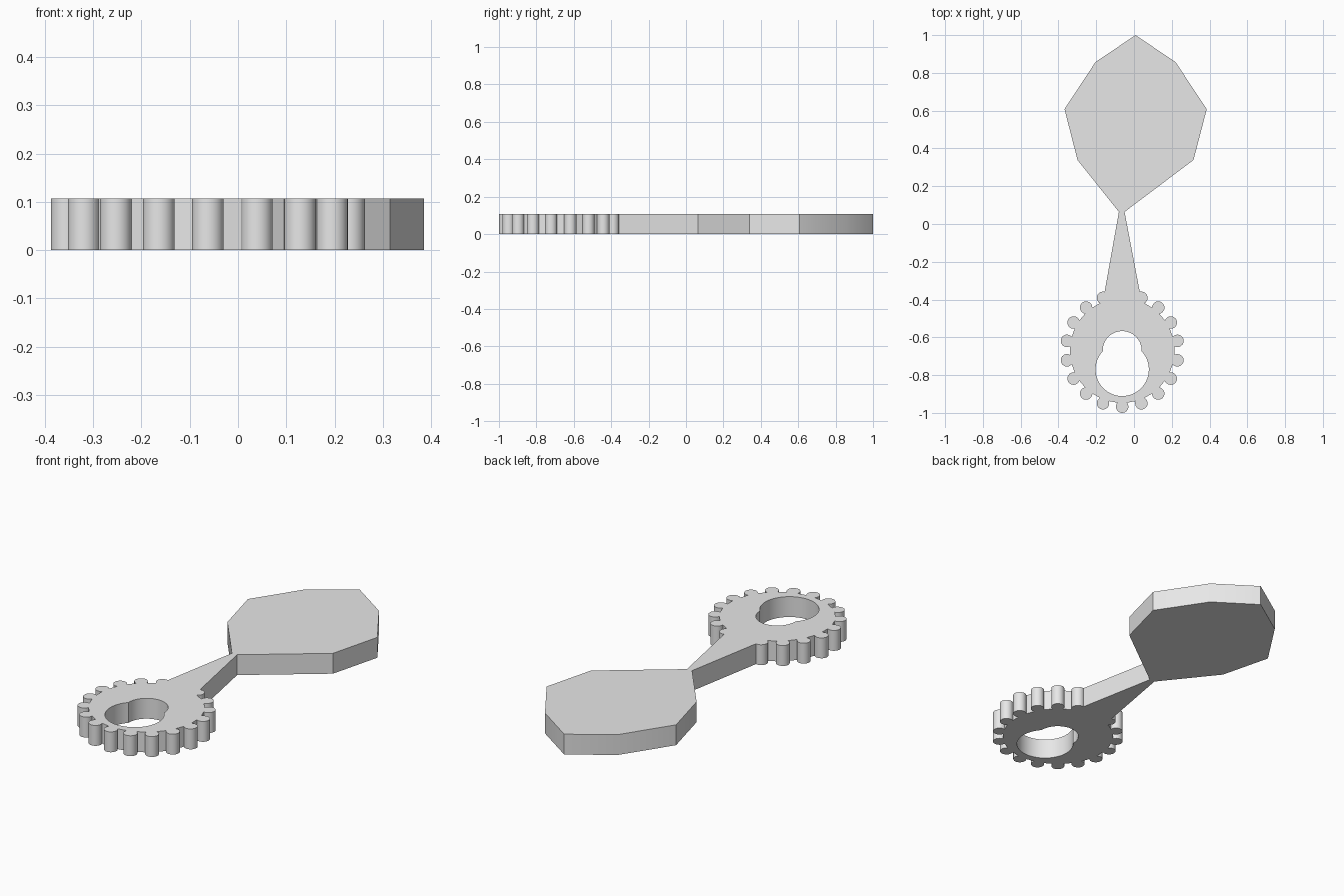
import bpy
import bmesh
from math import sin, cos, acos, pi, radians

cube = bpy.data.objects.get("Cube")
if cube:
    bpy.data.objects.remove(cube)

THICK = 0.107
GX, GY = -0.0625, -0.67        # gear centre
BODY_R, TOOTH_R, PITCH_R = 0.277, 0.033, 0.297
STEP = 20                      # degrees between teeth


def arc(cx, cy, r, start, end, n):
    """Points on an arc, angles in radians, both ends included."""
    return [(cx + r * cos(start + (end - start) * i / n),
             cy + r * sin(start + (end - start) * i / n)) for i in range(n + 1)]


# Gear rim: round teeth, clockwise from one side of the handle to the other
def gear_rim():
    reach = acos((BODY_R**2 - PITCH_R**2 - TOOTH_R**2) / (2 * PITCH_R * TOOTH_R))
    pts = []
    for k in range(17):
        a = radians(70 - STEP * k)
        start = radians(35) if k == 0 else reach
        end = -radians(35) if k == 16 else -reach
        pts += arc(GX + PITCH_R * cos(a), GY + PITCH_R * sin(a),
                   TOOTH_R, a + start, a + end, 16)
    return pts


# Paddle and neck, clockwise from the left side of the neck
PADDLE = [(-0.08, 0.064), (-0.299, 0.339), (-0.368, 0.608), (-0.204, 0.857),
          (0.008, 1.0), (0.22, 0.857), (0.385, 0.608), (0.315, 0.339),
          (-0.05, 0.064)]


# Keyhole opening: a large circle merged with a smaller one above it
def keyhole():
    big, small, drop = 0.141, 0.103, 0.1
    a_small = acos((drop**2 + small**2 - big**2) / (2 * drop * small))
    a_big = acos((drop**2 + big**2 - small**2) / (2 * drop * big))
    top = arc(GX, GY, small, -pi / 2 + a_small, 1.5 * pi - a_small, 32)
    low = arc(GX, GY - drop, big, pi / 2 + a_big, 2.5 * pi - a_big, 48)
    return top + low[1:-1]


def flat_plate(name, outlines, mat):
    """Extrude closed outlines (inner ones become holes) into a plate."""
    curve = bpy.data.curves.new(name, "CURVE")
    curve.dimensions = "2D"
    curve.fill_mode = "BOTH"
    curve.extrude = THICK / 2
    for pts in outlines:
        spline = curve.splines.new("POLY")
        spline.points.add(len(pts) - 1)
        for p, (x, y) in zip(spline.points, pts):
            p.co = (x, y, 0, 1)
        spline.use_cyclic_u = True
    obj = bpy.data.objects.new(name, curve)
    bpy.context.collection.objects.link(obj)
    bpy.ops.object.select_all(action="DESELECT")
    obj.select_set(True)
    bpy.context.view_layer.objects.active = obj
    bpy.ops.object.convert(target="MESH")
    obj = bpy.context.object
    # Weld caps to walls and rest the plate on the ground
    bm = bmesh.new()
    bm.from_mesh(obj.data)
    bmesh.ops.remove_doubles(bm, verts=bm.verts, dist=0.0001)
    bmesh.ops.recalc_face_normals(bm, faces=bm.faces)
    bmesh.ops.translate(bm, verts=bm.verts, vec=(0, 0, THICK / 2))
    bm.to_mesh(obj.data)
    bm.free()
    obj.data.materials.clear()
    obj.data.materials.append(mat)
    bpy.ops.object.shade_smooth_by_angle(angle=radians(30))
    return obj


grey = bpy.data.materials.new("light_grey")
grey.use_nodes = True
colour = (0.8, 0.8, 0.8, 1)
grey.diffuse_color = colour
grey.node_tree.nodes["Principled BSDF"].inputs["Base Color"].default_value = colour

flat_plate("toothed_paddle_plate", [gear_rim() + PADDLE, keyhole()], grey)
